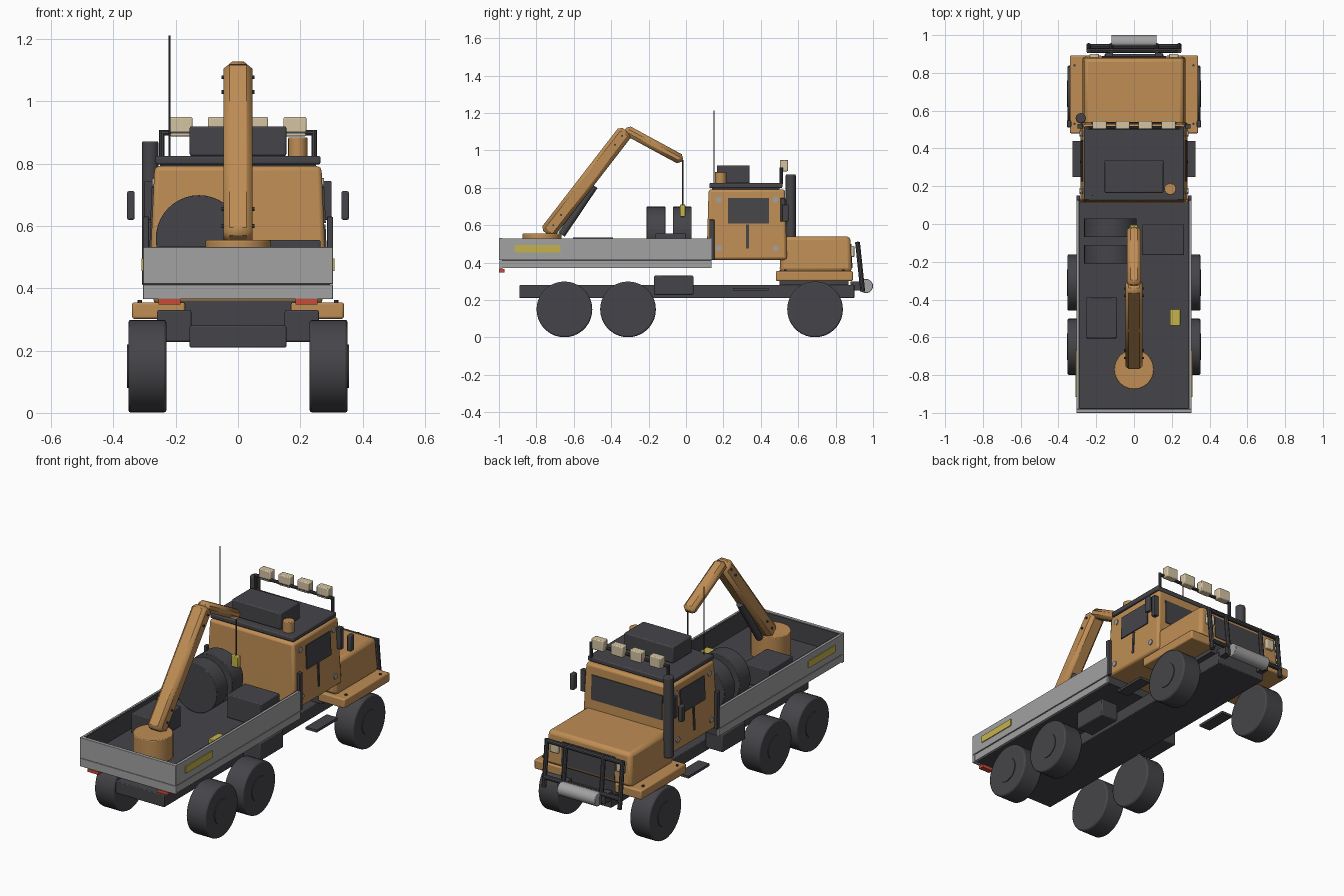
import bpy, bmesh, math
from mathutils import Matrix, Vector

if "Cube" in bpy.data.objects:
    bpy.data.objects.remove(bpy.data.objects["Cube"])


def material(name, r, g, b):
    m = bpy.data.materials.new(name)
    m.use_nodes = True
    m.diffuse_color = (r, g, b, 1)
    m.node_tree.nodes["Principled BSDF"].inputs["Base Color"].default_value = (r, g, b, 1)
    return m


ORANGE = material("orange paint", 0.52, 0.27, 0.09)
DARK = material("dark grey", 0.06, 0.06, 0.068)
GREY = material("light grey", 0.36, 0.36, 0.36)
YELLOW = material("yellow", 0.55, 0.45, 0.07)
BEIGE = material("lamp beige", 0.66, 0.55, 0.36)
RED = material("red lamp", 0.6, 0.07, 0.04)
made = []


def finish(name, bm, mat, bevel=0.0, segments=2):
    mesh = bpy.data.meshes.new(name)
    bm.to_mesh(mesh)
    bm.free()
    mesh.materials.append(mat)
    ob = bpy.data.objects.new(name, mesh)
    bpy.context.collection.objects.link(ob)
    if bevel:
        mod = ob.modifiers.new("bevel", "BEVEL")
        mod.width, mod.segments = bevel, segments
        mod.limit_method, mod.angle_limit = "ANGLE", math.radians(40)
    made.append(ob)
    return ob


def box(name, xs, ys, zs, mat, bevel=0.0, taper=(1, 1), tilt=None):
    """Box from ranges; taper scales the top, tilt is (angle, axis)."""
    c = Vector([sum(r) / 2 for r in (xs, ys, zs)])
    bm = bmesh.new()
    bmesh.ops.create_cube(bm, size=1)
    for v in bm.verts:
        if v.co.z > 0:
            v.co.x *= taper[0]
            v.co.y *= taper[1]
        v.co.x *= xs[1] - xs[0]
        v.co.y *= ys[1] - ys[0]
        v.co.z *= zs[1] - zs[0]
    if tilt:
        bm.transform(Matrix.Rotation(tilt[0], 4, tilt[1]))
    bm.transform(Matrix.Translation(c))
    return finish(name, bm, mat, bevel)


def pair(name, xs, ys, zs, mat, bevel=0.0, tilt=0.0):
    """The same box on both sides."""
    for s, side in ((1, "left"), (-1, "right")):
        r = sorted((s * xs[0], s * xs[1]))
        box(f"{name}_{side}", r, ys, zs, mat, bevel, tilt=(-s * tilt, "Y"))


def rod(name, p, q, r, mat, sides=16, bevel=0.0):
    p, q = Vector(p), Vector(q)
    bm = bmesh.new()
    bmesh.ops.create_cone(bm, cap_ends=True, segments=sides, radius1=r, radius2=r,
                          depth=(q - p).length)
    bm.transform(Matrix.Translation((p + q) / 2)
                 @ (q - p).to_track_quat("Z", "Y").to_matrix().to_4x4())
    return finish(name, bm, mat, bevel)


def beam(name, p, q, width, thick, mat):
    """Chamfered crane beam between two (y, z) points."""
    d = Vector((q[0] - p[0], q[1] - p[1]))
    y, z = (p[0] + q[0]) / 2, (p[1] + q[1]) / 2
    ob = box(name, (-width / 2, width / 2), (y - thick / 2, y + thick / 2),
             (z - d.length / 2, z + d.length / 2), mat, 0.018,
             tilt=(-math.atan2(d.x, d.y), "X"))
    ob.modifiers["bevel"].segments = 1


# Wheels and chassis
for y in (0.69, -0.31, -0.65):
    for s in (1, -1):
        rod("wheel", (s * 0.23, y, 0.15), (s * 0.352, y, 0.15), 0.149, DARK, 36, 0.008)
        rod("hub", (s * 0.34, y, 0.15), (s * 0.356, y, 0.15), 0.07, DARK, 28)
box("chassis", (-0.155, 0.155), (-0.89, 0.9), (0.21, 0.28), DARK, 0.004)
pair("toolbox", (0.15, 0.26), (-0.17, 0.04), (0.228, 0.33), DARK, 0.006)
pair("step", (0.255, 0.325), (0.25, 0.44), (0.25, 0.264), DARK)
box("radiator", (-0.185, 0.185), (0.5, 0.87), (0.28, 0.36), DARK)

# Cargo bed
box("bed_floor", (-0.295, 0.295), (-0.985, 0.135), (0.37, 0.42), DARK)
pair("lower_board", (0.292, 0.303), (-0.99, 0.135), (0.37, 0.41), GREY)
pair("upper_board", (0.294, 0.305), (-0.99, 0.135), (0.415, 0.53), GREY)
pair("board_liner", (0.285, 0.295), (-0.985, 0.135), (0.42, 0.529), DARK)
box("tailgate_lower", (-0.305, 0.305), (-0.997, -0.98), (0.365, 0.412), GREY, 0.002)
box("tailgate_upper", (-0.305, 0.305), (-1.0, -0.98), (0.414, 0.532), GREY, 0.002)
box("tailgate_liner", (-0.29, 0.29), (-0.981, -0.975), (0.42, 0.529), DARK)
pair("tail_lamp", (0.185, 0.255), (-1.0, -0.97), (0.348, 0.366), RED)
pair("side_marker", (0.304, 0.31), (-0.915, -0.67), (0.455, 0.495), YELLOW)
pair("bed_stake", (0.285, 0.305), (0.125, 0.152), (0.415, 0.63), DARK, 0.003)

# Cargo
for y in (-0.16, -0.02):
    rod("drum", (-0.125, y - 0.05, 0.56), (-0.125, y + 0.05, 0.56), 0.139, DARK, 40, 0.003)
box("large_crate", (0.045, 0.265), (-0.165, 0), (0.42, 0.555), DARK, 0.005)
box("small_crate", (-0.255, -0.09), (-0.605, -0.39), (0.42, 0.535), DARK, 0.005)
box("yellow_case", (0.19, 0.245), (-0.54, -0.45), (0.42, 0.48), YELLOW, 0.003)

# Crane
rod("crane_base", (0, -0.77, 0.42), (0, -0.77, 0.555), 0.105, ORANGE, 32, 0.004)
beam("main_boom", (-0.745, 0.555), (-0.32, 1.105), 0.092, 0.085, ORANGE)
beam("jib", (-0.325, 1.112), (-0.02, 0.947), 0.075, 0.055, ORANGE)
rod("crane_piston", (0, -0.665, 0.55), (0, -0.49, 0.81), 0.02, DARK)
for y, z in ((-0.71, 0.6), (-0.668, 0.655), (-0.38, 1.03), (-0.342, 1.078)):
    rod("boom_pin", (-0.053, y, z), (0.053, y, z), 0.006, DARK, 8)
rod("cable", (0, -0.018, 0.7), (0, -0.018, 0.95), 0.004, DARK, 8)
box("hook_block", (-0.022, 0.022), (-0.032, -0.004), (0.645, 0.71), YELLOW, 0.004)

# Cab
box("cab", (-0.285, 0.285), (0.11, 0.54), (0.415, 0.792), ORANGE, 0.014, (0.94, 0.95))
box("windshield", (-0.225, 0.225), (0.529, 0.538), (0.595, 0.735), DARK, tilt=(0.03, "X"))
pair("side_window", (0.27, 0.279), (0.225, 0.445), (0.61, 0.745), DARK, tilt=0.045)
pair("door_handle", (0.275, 0.284), (0.322, 0.336), (0.475, 0.605), DARK, tilt=0.045)
for s in (1, -1):
    for y in (0.175, 0.478):
        for z, x in ((0.475, 0.284), (0.738, 0.272)):
            rod("door_bolt", (s * (x - 0.01), y, z), (s * (x + 0.004), y, z), 0.016, GREY, 12)
box("roof", (-0.265, 0.265), (0.125, 0.515), (0.798, 0.825), DARK, 0.006)
box("roof_filler", (-0.25, 0.25), (0.14, 0.5), (0.78, 0.8), DARK)
box("roof_box", (-0.155, 0.155), (0.165, 0.34), (0.825, 0.92), DARK, 0.006)
rod("beacon", (0.192, 0.185, 0.82), (0.192, 0.185, 0.885), 0.031, ORANGE, 20, 0.004)
rod("antenna", (-0.22, 0.15, 0.82), (-0.22, 0.15, 1.212), 0.003, DARK, 8)
rod("exhaust", (-0.282, 0.56, 0.41), (-0.282, 0.56, 0.872), 0.027, DARK, 20, 0.006)

# Roof lamps
rod("lamp_bar", (-0.245, 0.51, 0.9), (0.245, 0.51, 0.9), 0.009, DARK, 10)
for s in (1, -1):
    rod("lamp_post", (s * 0.245, 0.51, 0.82), (s * 0.245, 0.51, 0.908), 0.009, DARK, 10)
    for x in (0.06, 0.183):
        box("roof_lamp", (s * x - 0.037, s * x + 0.037), (0.502, 0.545), (0.888, 0.95),
            BEIGE, 0.005)

# Mirrors
pair("mirror", (0.332, 0.356), (0.512, 0.548), (0.62, 0.712), DARK, 0.005)
pair("mirror_mount", (0.27, 0.3), (0.505, 0.53), (0.62, 0.745), DARK, 0.003)

# Hood, fenders and nose
box("hood", (-0.275, 0.275), (0.5, 0.888), (0.35, 0.54), ORANGE, 0.02, (0.96, 0.95))
pair("fender", (0.17, 0.34), (0.48, 0.892), (0.302, 0.355), ORANGE, 0.007)
for s in (1, -1):
    for y in (0.53, 0.84):
        rod("fender_bolt", (s * 0.315, y, 0.35), (s * 0.315, y, 0.362), 0.007, DARK, 8)
box("grille", (-0.17, 0.17), (0.878, 0.887), (0.37, 0.5), DARK, tilt=(0.05, "X"))
pair("headlamp", (0.185, 0.235), (0.87, 0.9), (0.43, 0.49), BEIGE, 0.004)

# Bull bar and winch
for z, y in ((0.5, 0.918), (0.3, 0.94)):
    rod("bull_bar_cross", (-0.24, y, z), (0.24, y, z), 0.013, DARK, 10)
for x in (-0.24, -0.12, 0.12, 0.24):
    rod("bull_bar_upright", (x, 0.917, 0.51), (x, 0.945, 0.245), 0.013, DARK, 10)
pair("bull_bar_bracket", (0.11, 0.15), (0.88, 0.95), (0.25, 0.3), DARK)
rod("winch", (-0.12, 0.962, 0.275), (0.12, 0.962, 0.275), 0.038, GREY, 24, 0.003)

# Smooth the round parts while edges stay sharp
bpy.ops.object.select_all(action="DESELECT")
for ob in made:
    ob.select_set(True)
bpy.context.view_layer.objects.active = made[0]
bpy.ops.object.shade_smooth_by_angle(angle=math.radians(30))
